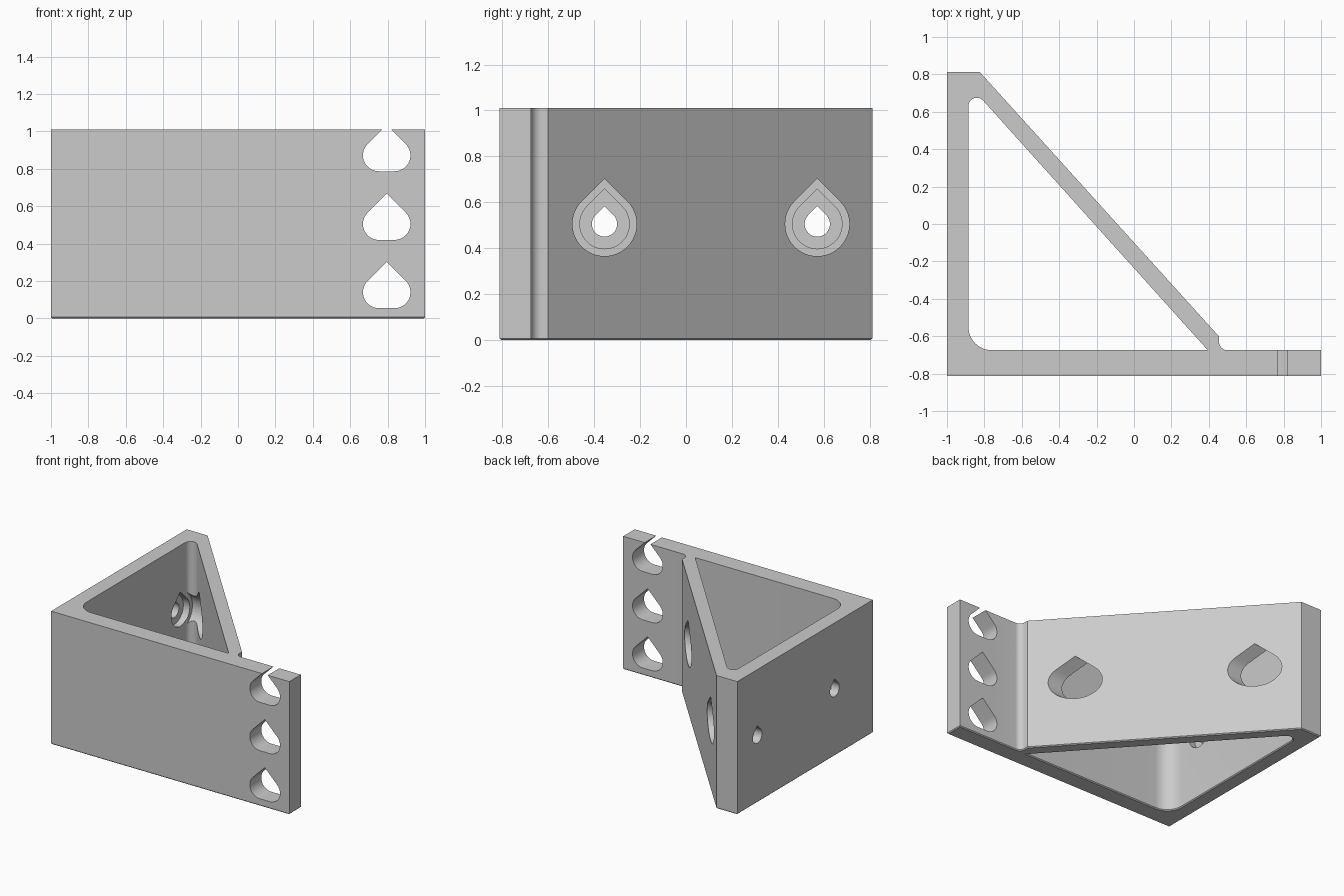
import bpy, bmesh, math
from mathutils import Vector, Matrix

if "Cube" in bpy.data.objects:
    bpy.data.objects.remove(bpy.data.objects["Cube"])

H = 1.01          # height
CH = 0.007        # bottom chamfer
Y0, Y1 = -0.813, 0.813


def arc(cx, cy, r, a0, a1, n=12):
    return [(cx + r * math.cos(math.radians(a0 + (a1 - a0) * i / n)),
             cy + r * math.sin(math.radians(a0 + (a1 - a0) * i / n))) for i in range(n + 1)]


def grow(pts, d):
    """Mitred offset of a counter-clockwise outline."""
    out = []
    for i, p in enumerate(pts):
        p = Vector(p)
        e1 = (p - Vector(pts[i - 1])).normalized()
        e2 = (Vector(pts[(i + 1) % len(pts)]) - p).normalized()
        n1, n2 = Vector((e1.y, -e1.x)), Vector((e2.y, -e2.x))
        out.append(p + (n1 + n2) * d / (1 + n1.dot(n2)))
    return out


def prism(name, pts, rings, matrix=Matrix()):
    """Stack of (height, growth) rings of one outline, capped at both ends."""
    bm = bmesh.new()
    loops = [[bm.verts.new((p[0], p[1], z)) for p in grow(pts, d)] for z, d in rings]
    n = len(pts)
    for a, b in zip(loops, loops[1:]):
        for i in range(n):
            j = (i + 1) % n
            bm.faces.new((a[i], a[j], b[j], b[i]))
    bm.faces.new(loops[0][::-1])
    bm.faces.new(loops[-1])
    bm.transform(matrix)
    bmesh.ops.recalc_face_normals(bm, faces=bm.faces)
    me = bpy.data.meshes.new(name)
    bm.to_mesh(me)
    bm.free()
    ob = bpy.data.objects.new(name, me)
    bpy.context.collection.objects.link(ob)
    return ob


def teardrop(r, half=0.0):
    """Round bottom, 45 degree pointed top; half widens it into a slot."""
    pts = arc(half, 0, r, -90, 45, 18) + [(0, half + r * math.sqrt(2))]
    left = arc(-half, 0, r, 135, 270, 18)
    return pts + (left if half else left[:-1])


# Bracket body: front plate, left wall and diagonal brace in one outline
outline = ([(-1, Y0), (1, Y0), (1, -0.675)] + arc(0.5, -0.63, 0.045, 270, 180)
           + [(0.455, -0.602), (-0.825, Y1), (-1, Y1)])
bracket = prism("bracket", outline, [(0, -CH), (CH, 0), (H, 0)])

# Triangular pocket with rounded corners
pocket = ([(0.395, -0.675)] + arc(-0.84, 0.63, 0.045, 42, 180)
          + arc(-0.76, -0.55, 0.125, 180, 270))
cutters = [prism("pocket_cutter", pocket, [(-0.02, CH + 0.02), (CH, 0), (H + 0.1, 0)])]

# Slots through the front plate
TO_Y = Matrix(((1, 0, 0, 0), (0, 0, 1, 0), (0, 1, 0, 0), (0, 0, 0, 1)))
for z in (0.14, 0.505, 0.872):
    cutters.append(prism("slot_cutter", teardrop(0.085, 0.042), [(-0.9, 0), (-0.6, 0)],
                         Matrix.Translation((0.795, 0, z)) @ TO_Y))

# Screw holes: tool access through the brace, counterbore, through hole
TO_X = Matrix(((0, 0, 1, 0), (1, 0, 0, 0), (0, 1, 0, 0), (0, 0, 0, 1)))
for y in (-0.355, 0.572):
    for r, xa, xb in ((0.14, -0.881, 0.8), (0.108, -0.935, 0.7), (0.055, -1.1, 0.6)):
        cutters.append(prism("screw_hole_cutter", teardrop(r), [(xa, 0), (xb, 0)],
                             Matrix.Translation((0, y, 0.505)) @ TO_X))

bpy.context.view_layer.objects.active = bracket
bracket.select_set(True)
for c in cutters:
    c.select_set(False)
    m = bracket.modifiers.new("cut", 'BOOLEAN')
    m.operation, m.solver, m.object = 'DIFFERENCE', 'EXACT', c
    bpy.ops.object.modifier_apply(modifier=m.name)
    bpy.data.objects.remove(c)

# Finish
grey = bpy.data.materials.new("light_grey")
grey.diffuse_color = (0.6, 0.6, 0.6, 1)
grey.use_nodes = True
grey.node_tree.nodes["Principled BSDF"].inputs["Base Color"].default_value = grey.diffuse_color
bracket.data.materials.clear()
bracket.data.materials.append(grey)
for p in bracket.data.polygons:
    p.material_index = 0
bpy.ops.object.shade_smooth_by_angle(angle=math.radians(30))
